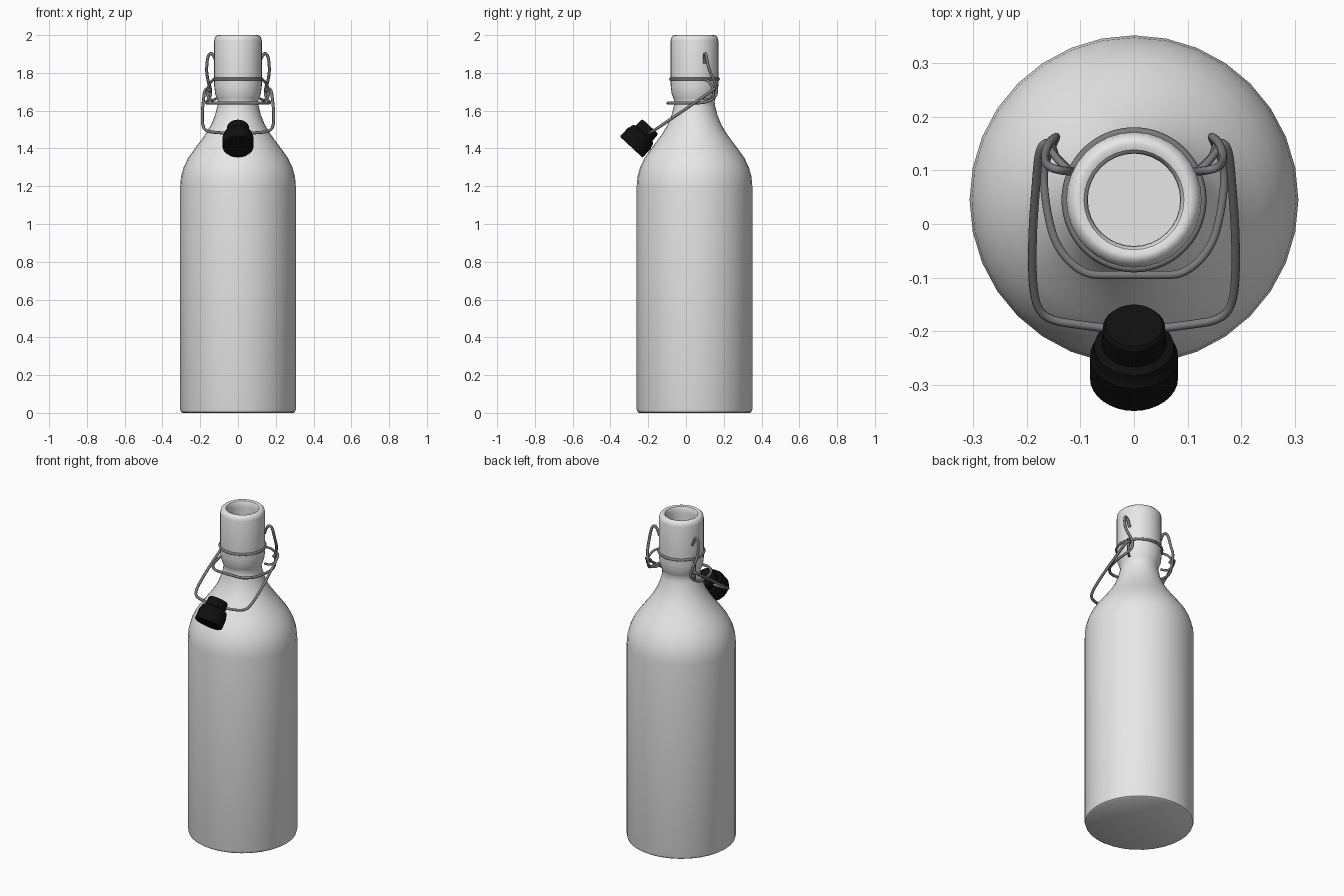
import bpy, bmesh, math
from mathutils import Vector, Matrix

if "Cube" in bpy.data.objects:
    bpy.data.objects.remove(bpy.data.objects["Cube"])

def material(name, rgb):
    m = bpy.data.materials.new(name)
    m.diffuse_color = (*rgb, 1)
    m.use_nodes = True
    m.node_tree.nodes["Principled BSDF"].inputs["Base Color"].default_value = m.diffuse_color
    return m

WHITE = material("white_glaze", (0.8, 0.8, 0.8))
STEEL = material("steel_wire", (0.2, 0.2, 0.21))
BLACK = material("black_rubber", (0.005, 0.005, 0.005))
AXIS_Y = 0.045

def add_object(name, mesh, mat, angle=40):
    ob = bpy.data.objects.new(name, mesh)
    bpy.context.collection.objects.link(ob)
    mesh.materials.clear()
    mesh.materials.append(mat)
    bpy.ops.object.select_all(action='DESELECT')
    ob.select_set(True)
    bpy.context.view_layer.objects.active = ob
    bpy.ops.object.shade_smooth_by_angle(angle=math.radians(angle))
    return ob

def lathe(name, profile, mat, matrix, sides=32, angle=40):
    """Spin an (r, z) profile that starts and ends on the axis."""
    bm = bmesh.new()
    vs = [bm.verts.new((r, 0, z)) for r, z in profile]
    es = [bm.edges.new(p) for p in zip(vs, vs[1:])]
    bmesh.ops.spin(bm, geom=vs + es, axis=(0, 0, 1), cent=(0, 0, 0),
                   angle=2 * math.pi, steps=sides, use_duplicate=False)
    bmesh.ops.remove_doubles(bm, verts=bm.verts[:], dist=0.0002)
    bmesh.ops.recalc_face_normals(bm, faces=bm.faces[:])
    bm.transform(matrix)
    me = bpy.data.meshes.new(name)
    bm.to_mesh(me)
    bm.free()
    return add_object(name, me, mat, angle)

def wire(name, points, radius=0.008, cyclic=False):
    """Round wire that follows a smoothed control path."""
    cu = bpy.data.curves.new(name + "_path", 'CURVE')
    cu.dimensions = '3D'
    cu.bevel_depth = radius
    cu.bevel_resolution = 2
    cu.use_fill_caps = True
    sp = cu.splines.new('NURBS')
    sp.points.add(len(points) - 1)
    for p, co in zip(sp.points, points):
        p.co = (*co, 1)
    sp.order_u = 3
    sp.use_endpoint_u = not cyclic
    sp.use_cyclic_u = cyclic
    sp.resolution_u = 6
    tmp = bpy.data.objects.new(name + "_tmp", cu)
    bpy.context.collection.objects.link(tmp)
    dg = bpy.context.evaluated_depsgraph_get()
    me = bpy.data.meshes.new_from_object(tmp.evaluated_get(dg))
    bpy.data.objects.remove(tmp)
    me.name = name
    return add_object(name, me, STEEL, 60)

def mirrored(half):
    """Half path ending at x = 0, continued on the other side."""
    return half + [(-x, y, z) for x, y, z in reversed(half[:-1])]

# Hollow bottle: outer wall up, rolled lip, inner wall down
outer = [(0, 0), (0.293, 0), (0.302, 0.006), (0.306, 0.02), (0.306, 1.2),
         (0.302, 1.25), (0.288, 1.30), (0.264, 1.35), (0.232, 1.395),
         (0.198, 1.44), (0.166, 1.485), (0.140, 1.53), (0.122, 1.575),
         (0.110, 1.62), (0.106, 1.65), (0.112, 1.665), (0.121, 1.69),
         (0.126, 1.73), (0.126, 1.97), (0.122, 1.988), (0.112, 1.998),
         (0.104, 2.0), (0.093, 1.996), (0.087, 1.985)]
inner = [(0.086, 1.96), (0.086, 1.62), (0.12, 1.53), (0.175, 1.44),
         (0.25, 1.34), (0.28, 1.2), (0.28, 0.03), (0, 0.03)]
lathe("bottle", outer + inner, WHITE, Matrix.Translation((0, AXIS_Y, 0)))

# Rubber stopper, tipped forward against the shoulder
axis = Vector((0, 0.68, 0.733))
tilt = axis.to_track_quat('Z', 'Y').to_matrix().to_4x4()
lathe("stopper", [(0, 0), (0.079, 0), (0.082, 0.004), (0.082, 0.065), (0.078, 0.07),
                  (0.074, 0.092), (0.060, 0.1), (0.058, 0.142), (0.053, 0.149), (0, 0.149)],
      BLACK, Matrix.Translation((0, -0.29, 1.407)) @ tilt, 32, 30)

# Wire collar around the neck
collar = []
for i in range(24):
    a = 2 * math.pi * i / 24
    collar.append((0.128 * math.cos(a), AXIS_Y + 0.128 * math.sin(a), 1.767))
wire("neck_collar", collar, 0.008, True)

# Ears on the collar that carry the hinge
for side, s in (("right", 1), ("left", -1)):
    wire("hinge_ear_" + side, [(s * x, y, z) for x, y, z in (
        (0.105, 0.090, 1.767), (0.130, 0.105, 1.767), (0.150, 0.130, 1.745),
        (0.165, 0.150, 1.705), (0.160, 0.140, 1.67), (0.135, 0.115, 1.65),
        (0.115, 0.095, 1.665))], 0.007)

# Lever: hooks beside the neck, then a loop round its front
wire("lever_wire", mirrored([
    (0.113, 0.098, 1.85), (0.128, 0.098, 1.90), (0.158, 0.105, 1.905),
    (0.168, 0.120, 1.82), (0.160, 0.150, 1.76), (0.143, 0.165, 1.71),
    (0.148, 0.155, 1.67), (0.170, 0.105, 1.642), (0.164, 0.03, 1.64),
    (0.145, -0.045, 1.64), (0.095, -0.094, 1.64), (0.045, -0.095, 1.64),
    (0, -0.095, 1.64)]))

# Bail: from the hinge down to the stopper
wire("bail_wire", mirrored([
    (0.148, 0.130, 1.70), (0.155, 0.155, 1.72), (0.176, 0.145, 1.712),
    (0.182, 0.08, 1.665), (0.190, -0.03, 1.59), (0.188, -0.14, 1.515),
    (0.165, -0.178, 1.49), (0.10, -0.188, 1.483), (0, -0.20, 1.478)]))
